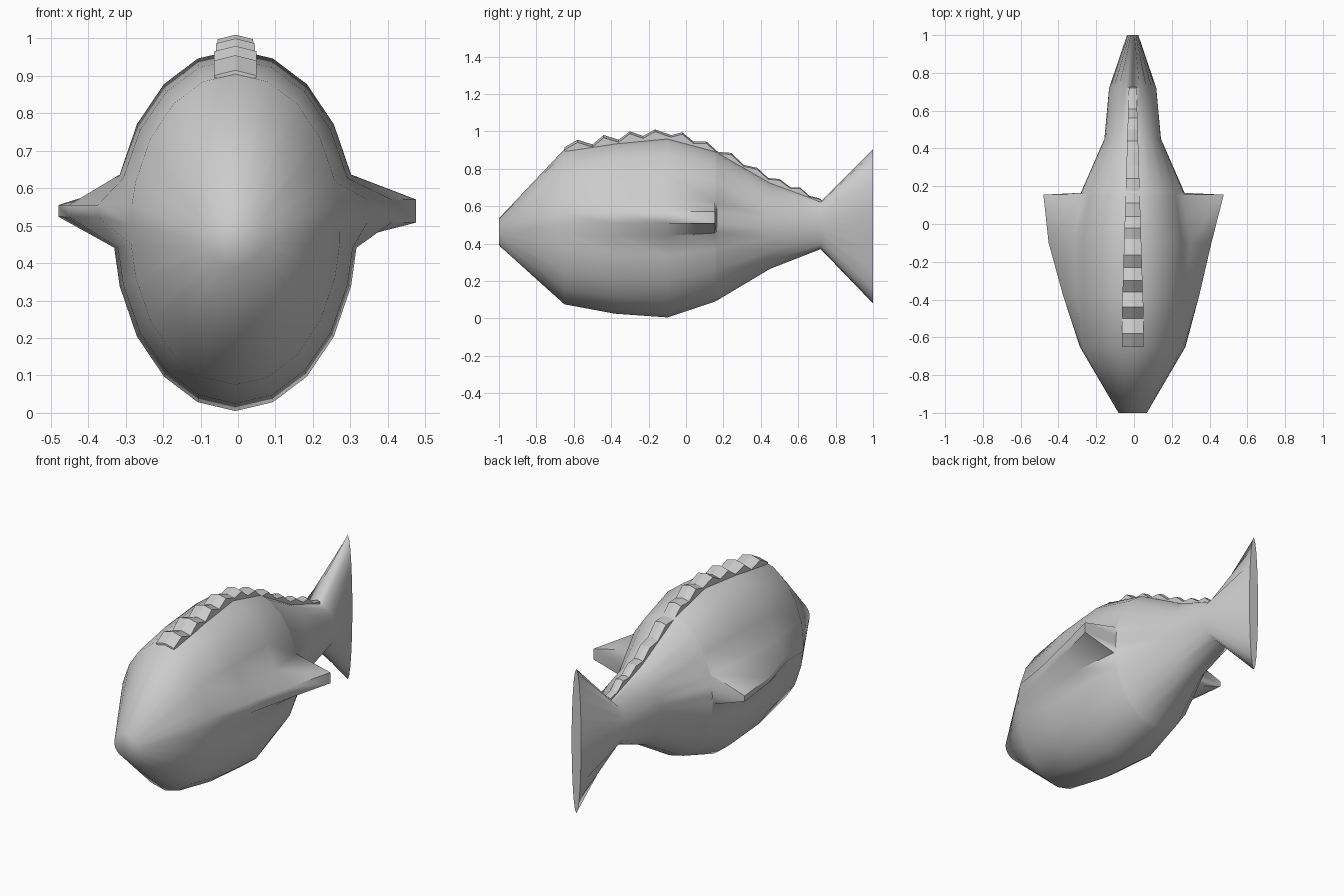
import bpy
import math

if "Cube" in bpy.data.objects:
    bpy.data.objects.remove(bpy.data.objects["Cube"], do_unlink=True)

SPINE_X = -0.007

grey = bpy.data.materials.new("soft grey")
grey.use_nodes = True
grey.diffuse_color = (0.6, 0.6, 0.6, 1)
grey.node_tree.nodes["Principled BSDF"].inputs["Base Color"].default_value = (0.6, 0.6, 0.6, 1)


def loft(name, rings, angle):
    """Skin a list of equal closed rings, cap both ends and smooth the result."""
    n = len(rings[0])
    verts = [v for ring in rings for v in ring]
    faces = [list(range(n)), list(range(len(verts) - n, len(verts)))[::-1]]
    for r in range(len(rings) - 1):
        for i in range(n):
            a, b = r * n + i, r * n + (i + 1) % n
            faces.append([a, a + n, b + n, b])
    mesh = bpy.data.meshes.new(name)
    mesh.from_pydata(verts, [], faces)
    mesh.materials.append(grey)
    obj = bpy.data.objects.new(name, mesh)
    bpy.context.collection.objects.link(obj)
    bpy.ops.object.select_all(action="DESELECT")
    obj.select_set(True)
    bpy.context.view_layer.objects.active = obj
    bpy.ops.object.mode_set(mode="EDIT")
    bpy.ops.mesh.select_all(action="SELECT")
    bpy.ops.mesh.normals_make_consistent(inside=False)
    bpy.ops.object.mode_set(mode="OBJECT")
    bpy.ops.object.shade_smooth_by_angle(angle=math.radians(angle))
    return obj


# Body, side fins and tail in one skin:
# y, bottom, top, half width, left fin reach, right fin reach (0 = no fin)
SECTIONS = [
    (-1.0, 0.39, 0.535, 0.075, 0, 0),
    (-0.65, 0.075, 0.905, 0.28, 0, 0),
    (-0.38, 0.025, 0.945, 0.315, 0.345, 0.375),
    (-0.1, 0.005, 0.97, 0.325, 0.41, 0.452),
    (0.155, 0.09, 0.90, 0.28, 0.475, 0.48),
    (0.165, 0.095, 0.895, 0.275, 0, 0),
    (0.45, 0.265, 0.73, 0.15, 0, 0),
    (0.72, 0.37, 0.625, 0.125, 0, 0),
    (1.0, 0.08, 0.905, 0.03, 0, 0),
]
# Angles from the top; the fin grows from the two middle side points
HALF = [0, 18, 36, 54, 72, 80.5, 88, 95.5, 108, 126, 144, 162, 180]
FIN_Z = {80.5: 0.57, 88: 0.508}


def body_ring(y, low, high, width, left, right):
    ring = []
    for side, reach, angles in ((1, left, HALF), (-1, right, HALF[-2:0:-1])):
        for a in angles:
            x = SPINE_X + side * width * math.sin(math.radians(a))
            z = (low + high) / 2 + (high - low) / 2 * math.cos(math.radians(a))
            if reach and a in FIN_Z:
                x, z = side * reach, FIN_Z[a]
                if side < 0:
                    z = 0.54 + (z - 0.54) * 0.5
            ring.append((x, y, z))
    return ring


loft("fish_body", [body_ring(*s) for s in SECTIONS], 60)

# Saw-toothed ridge along the back: y and height of alternating valleys and peaks
RIDGE = [
    (-0.65, 0.915), (-0.58, 0.955), (-0.50, 0.93), (-0.44, 0.98), (-0.36, 0.955),
    (-0.30, 1.0), (-0.23, 0.975), (-0.165, 1.01), (-0.08, 0.98), (-0.02, 0.995),
    (0.04, 0.945), (0.11, 0.945), (0.17, 0.89), (0.24, 0.885), (0.31, 0.82),
    (0.38, 0.805), (0.44, 0.75), (0.50, 0.745), (0.56, 0.70), (0.61, 0.70),
    (0.66, 0.655), (0.72, 0.64), (0.73, 0.62),
]


def ridge_ring(y, z):
    w = 0.057 if y < -0.38 else 0.054 - 0.034 * (y + 0.38) / 1.11
    low = z - 0.06 if y > -0.6 else z - 0.02
    edge = z - 0.25 * w
    x = SPINE_X
    return [(x, y, z), (x + w, y, edge), (x + w, y, low), (x - w, y, low), (x - w, y, edge)]


loft("back_ridge", [ridge_ring(*p) for p in RIDGE], 20)
